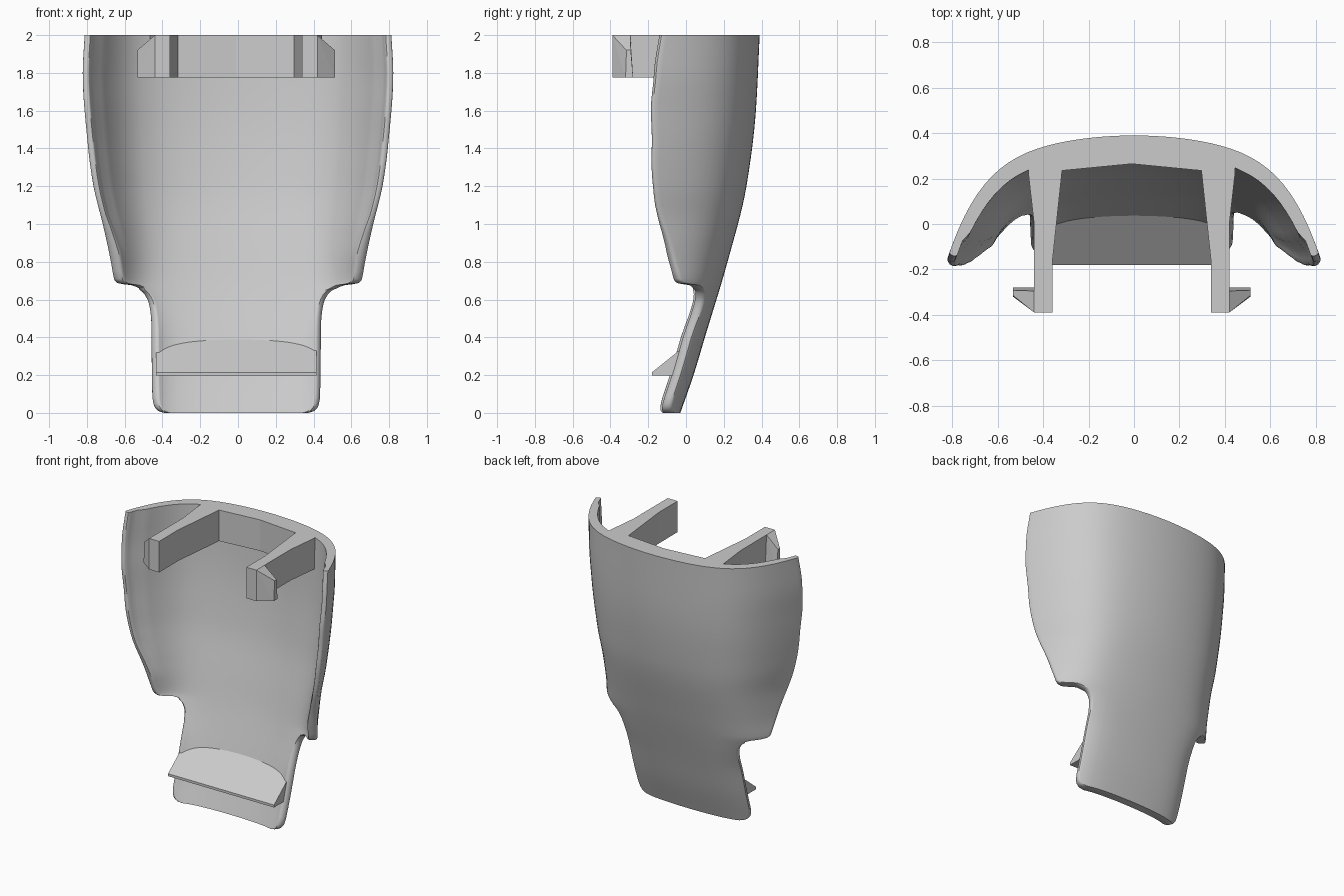
import bpy, bmesh, math

cube = bpy.data.objects.get("Cube")
if cube:
    bpy.data.objects.remove(cube, do_unlink=True)

grey = bpy.data.materials.new("light_grey")
grey.use_nodes = True
grey.diffuse_color = (0.6, 0.6, 0.6, 1)
grey.node_tree.nodes["Principled BSDF"].inputs["Base Color"].default_value = (0.6, 0.6, 0.6, 1)

SHIFT = -0.01   # the strip, arms and ramp sit slightly off centre
ARM_Z = 1.775   # underside of the clip arms


def curve(keys):
    """Smooth interpolation without overshoot through (z, value) keys."""
    d = [(b[1] - a[1]) / (b[0] - a[0]) for a, b in zip(keys, keys[1:])]
    m = [d[0]] + [2 * p * q / (p + q) if p * q > 0 else 0 for p, q in zip(d, d[1:])] + [d[-1]]

    def f(z):
        i = 0
        while i < len(keys) - 2 and z > keys[i + 1][0]:
            i += 1
        (z0, v0), (z1, v1) = keys[i], keys[i + 1]
        h = z1 - z0
        t = (z - z0) / h
        return (v0 * (1 + 2 * t) * (1 - t) ** 2 + m[i] * h * t * (1 - t) ** 2
                + v1 * t * t * (3 - 2 * t) + m[i + 1] * h * t * t * (t - 1))
    return f


# Shell section by height: outer centre line, broad bow, edge curl, trimmed half width, wall
back_y = curve([(0, -.03), (.2, .04), (.4, .10), (.8, .22), (1.2, .32), (1.6, .37), (2, .39)])
bow = curve([(0, .16), (.5, .165), (.7, .2), (1, .24), (1.4, .28), (2, .283)])
curl = curve([(0, 5), (.4, 5), (.5, 4), (.6, 2.6), (.7, 1.7), (.8, 1.91), (1, 2.01),
              (1.2, 1.61), (1.4, 1.36), (1.6, 1.23), (1.8, 1.11), (2, 1.14)])
half_keys = [(0, .37), (.008, .40), (.03, .425), (.08, .438), (.3, .442), (.5, .444), (.58, .455),
             (.63, .48), (.66, .52), (.676, .56), (.682, .61), (.69, .64), (.71, .655), (.75, .663),
             (.8, .672), (1, .716), (1.2, .765), (1.4, .793), (1.8, .822), (2, .812)]
half_width = curve(half_keys)
wall = curve([(0, .06), (.6, .06), (1, .068), (2, .072)])


def outer_y(x, z):
    return back_y(z) - bow(z) * x ** 2 - curl(z) * x ** 6


def finish(name, bm):
    bmesh.ops.recalc_face_normals(bm, faces=bm.faces)
    me = bpy.data.meshes.new(name)
    bm.to_mesh(me)
    bm.free()
    me.materials.append(grey)
    ob = bpy.data.objects.new(name, me)
    bpy.context.collection.objects.link(ob)
    return ob


def loft(name, loops):
    """Skin closed loops of equal length and cap both ends."""
    bm = bmesh.new()
    rings = [[bm.verts.new(p) for p in loop] for loop in loops]
    n = len(rings[0])
    for a, b in zip(rings, rings[1:]):
        for i in range(n):
            j = (i + 1) % n
            bm.faces.new((a[i], a[j], b[j], b[i]))
    bm.faces.new(rings[0])
    bm.faces.new(rings[-1])
    return finish(name, bm)


def prism(name, outline, z0, z1):
    return loft(name, [[(x, y, z) for x, y in outline] for z in (z0, z1)])


def section(z, mid=20, wing=15):
    """Closed curved-wall outline with rounded ends and a rebated inner lip."""
    off = SHIFT if z < .66 else 0
    core = .34
    lo, hi = off - half_width(z), off + half_width(z)
    # even columns over the middle, closer columns towards each trimmed edge
    ease = [1 - (1 - i / wing) ** 1.5 for i in range(1, wing + 1)]
    xs = [-core + (lo + core) * e for e in reversed(ease)]
    xs += [core * (2 * i / mid - 1) for i in range(mid + 1)]
    xs += [core + (hi - core) * e for e in ease]
    fade = min(max((z - .85) / .2, 0), 1)
    outer, inner = [], []
    for i, x in enumerate(xs):
        y = outer_y(x, z)
        nx, ny = 2 * bow(z) * x + 6 * curl(z) * x ** 5, 1
        k = math.hypot(nx, ny)
        from_edge = min(i, len(xs) - 1 - i)
        thin = .5 if from_edge < 3 else .35 * max(0, 1 - from_edge / 11)
        d = wall(z) * (1 - fade * thin)
        outer.append((x, y))
        inner.append((x - d * nx / k, y - d * ny / k))

    def cap(a, b):
        # half-round end bulging along the wall
        dx, dy = b[0] - a[0], b[1] - a[1]
        pts = []
        for k in range(1, 6):
            u = math.pi * k / 6
            f, g = (1 - math.cos(u)) / 2, .3 * math.sin(u)
            pts.append((a[0] + dx * f - dy * g, a[1] + dy * f + dx * g))
        return pts
    loop = outer + cap(outer[-1], inner[-1]) + inner[::-1] + cap(inner[0], outer[0])
    return [(x, y, z) for x, y in loop]


# Curved shell
levels = sorted({k[0] for k in half_keys} | {round(i * .05, 3) for i in range(41)}
                | {.015, .645, .668, .679, .686, .7})
shell = loft("curved_shell", [section(z) for z in levels])

# Thick pad between the arms
prism("back_pad", [(-.32, .235), (SHIFT, .265), (.30, .235), (.30, .30), (SHIFT, .325), (-.32, .30)],
      ARM_Z, 2)

# Clip arms with chamfered hooks
arm = [(.30, .30), (.455, .26), (.455, .22), (.43, 0), (.43, -.39), (.35, -.39), (.35, -.17)]
hook = [(.43, -.39, ARM_Z), (.523, -.32, ARM_Z), (.523, -.28, ARM_Z), (.43, -.28, ARM_Z),
        (.43, -.39, 2), (.43, -.295, 2), (.523, -.315, 1.92), (.523, -.292, 1.92)]
for side, s in (("left", 1), ("right", -1)):
    prism(side + "_arm", [(s * x + SHIFT, y) for x, y in arm], ARM_Z, 2)
    bm = bmesh.new()
    for x, y, z in hook:
        bm.verts.new((s * x + SHIFT, y, z))
    bmesh.ops.convex_hull(bm, input=bm.verts)
    finish(side + "_hook", bm)


# Ramp across the lower strip, its back buried in the shell wall
def wall_middle(x, z):
    return outer_y(x, z) - wall(z) * .8


slices = []
for i in range(17):
    x = .425 * (i / 8 - 1) + SHIFT
    z = .35
    for _ in range(12):
        z = .215 + .8 * (wall_middle(x, z) + .18)
    slices.append([(x, -.18, .197), (x, -.18, .215),
                   (x, wall_middle(x, z), z), (x, wall_middle(x, .197), .197)])
loft("lower_ramp", slices)

# Smooth the shell, keeping its cut edges crisp
bpy.ops.object.select_all(action='DESELECT')
shell.select_set(True)
bpy.context.view_layer.objects.active = shell
bpy.ops.object.shade_smooth_by_angle(angle=math.radians(35))
